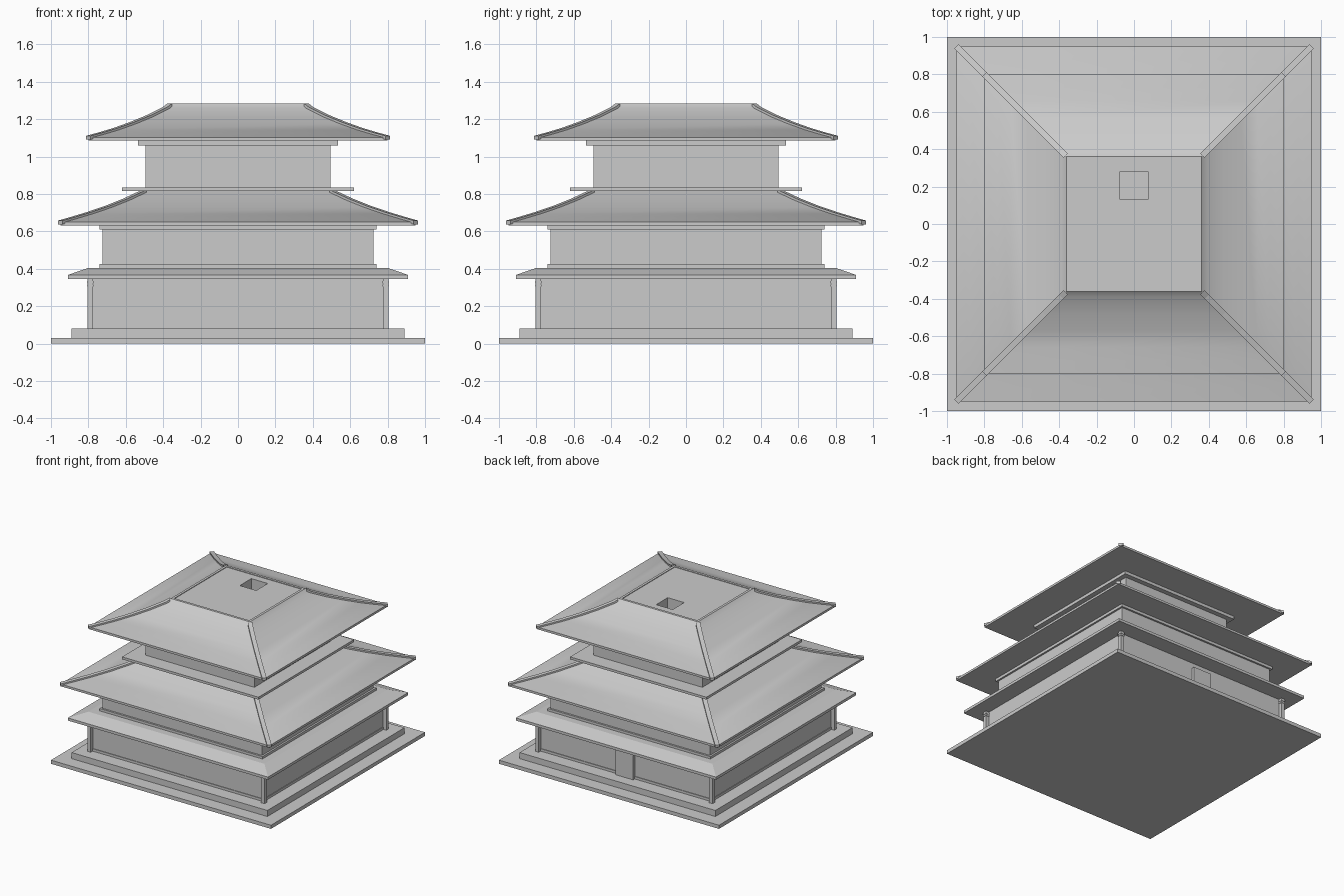
import bpy, bmesh
from math import radians
from mathutils import Vector

if "Cube" in bpy.data.objects:
    bpy.data.objects.remove(bpy.data.objects["Cube"], do_unlink=True)

GREY = (0.6, 0.6, 0.6, 1)
stone = bpy.data.materials.new("plain_grey")
stone.use_nodes = True
stone.diffuse_color = GREY
stone.node_tree.nodes["Principled BSDF"].inputs["Base Color"].default_value = GREY


def finish(name, bm, smooth=False):
    bmesh.ops.recalc_face_normals(bm, faces=bm.faces)
    mesh = bpy.data.meshes.new(name)
    bm.to_mesh(mesh)
    bm.free()
    mesh.materials.append(stone)
    ob = bpy.data.objects.new(name, mesh)
    bpy.context.collection.objects.link(ob)
    if smooth:
        bpy.ops.object.select_all(action="DESELECT")
        ob.select_set(True)
        bpy.context.view_layer.objects.active = ob
        bpy.ops.object.shade_smooth_by_angle(angle=radians(25))
    return ob


def skin(bm, rings):
    """Join equal rings of vertices into a closed tube."""
    n = len(rings[0])
    for a, b in zip(rings, rings[1:]):
        for i in range(n):
            j = (i + 1) % n
            bm.faces.new((a[i], a[j], b[j], b[i]))
    bm.faces.new(rings[0])
    bm.faces.new(rings[-1])


def tier(name, profile, smooth=False, centre=(0, 0)):
    """Square storey swept through (half width, height) pairs."""
    bm = bmesh.new()
    corners = ((-1, -1), (1, -1), (1, 1), (-1, 1))
    skin(bm, [[bm.verts.new((centre[0] + sx * h, centre[1] + sy * h, z))
               for sx, sy in corners] for h, z in profile])
    return finish(name, bm, smooth)


def slab(name, half, low, high, centre=(0, 0)):
    return tier(name, [(half, low), (half, high)], centre=centre)


def hip_ridges(name, path, width=0.017, lift=0.008):
    """Thin capping strips down the four corners of a roof."""
    bm = bmesh.new()
    for sx in (-1, 1):
        for sy in (-1, 1):
            side = Vector((-sy, sx, 0)).normalized() * width
            rings = []
            for r, z in path:
                p = Vector((sx * r, sy * r, z))
                rings.append([bm.verts.new(p + side * s + Vector((0, 0, dz)))
                              for s, dz in ((-1, -0.012), (1, -0.012), (1, lift), (-1, lift))])
            skin(bm, rings)
    return finish(name, bm)


# Stepped base
slab("base_plate", 1.0, 0, 0.03)
slab("base_step", 0.89, 0.03, 0.08)

# Ground storey with corner posts and back door
slab("ground_sill", 0.78, 0.08, 0.1)
slab("ground_wall", 0.775, 0.1, 0.345)
for sx in (-1, 1):
    for sy in (-1, 1):
        spot = (sx * 0.79, sy * 0.79)
        slab("corner_post", 0.015, 0.08, 0.345, spot)
        slab("post_collar", 0.018, 0.305, 0.315, spot)
        slab("post_cap", 0.018, 0.322, 0.335, spot)
bm = bmesh.new()
bmesh.ops.create_cube(bm, size=1)
bmesh.ops.scale(bm, vec=(0.16, 0.03, 0.22), verts=bm.verts)
bmesh.ops.translate(bm, vec=(0, 0.785, 0.19), verts=bm.verts)
finish("back_door", bm)
tier("lower_eave", [(0.91, 0.345), (0.91, 0.367), (0.8, 0.405)])

# Middle storey
slab("middle_floor", 0.74, 0.405, 0.425)
slab("middle_wall", 0.725, 0.425, 0.61)
slab("middle_cornice", 0.74, 0.61, 0.632)
curve = [(0.95, 0.65), (0.88, 0.67), (0.8, 0.694), (0.7, 0.728), (0.6, 0.768), (0.5, 0.815)]
tier("middle_roof", [(0.95, 0.632)] + curve, smooth=True)
hip_ridges("middle_ridges", curve)

# Upper storey
slab("upper_floor", 0.62, 0.815, 0.835)
slab("upper_wall", 0.495, 0.835, 1.06)
slab("upper_cornice", 0.535, 1.06, 1.085)
curve = [(0.8, 1.103), (0.73, 1.122), (0.66, 1.143), (0.57, 1.175), (0.48, 1.212), (0.39, 1.257)]
deck = [(0.36, 1.285), (0.34, 1.285), (0.34, 1.28)]
roof = tier("upper_roof", [(0.8, 1.085)] + curve + deck, smooth=True)
hip_ridges("upper_ridges", curve + [(0.365, 1.277)])

# Square shaft through the roof deck
cutter = slab("shaft_cutter", 0.075, 1.095, 1.4, (0, 0.205))
cutter.hide_render = True
cutter.hide_viewport = True
cut = roof.modifiers.new("shaft", "BOOLEAN")
cut.operation = "DIFFERENCE"
cut.solver = "EXACT"
cut.object = cutter
